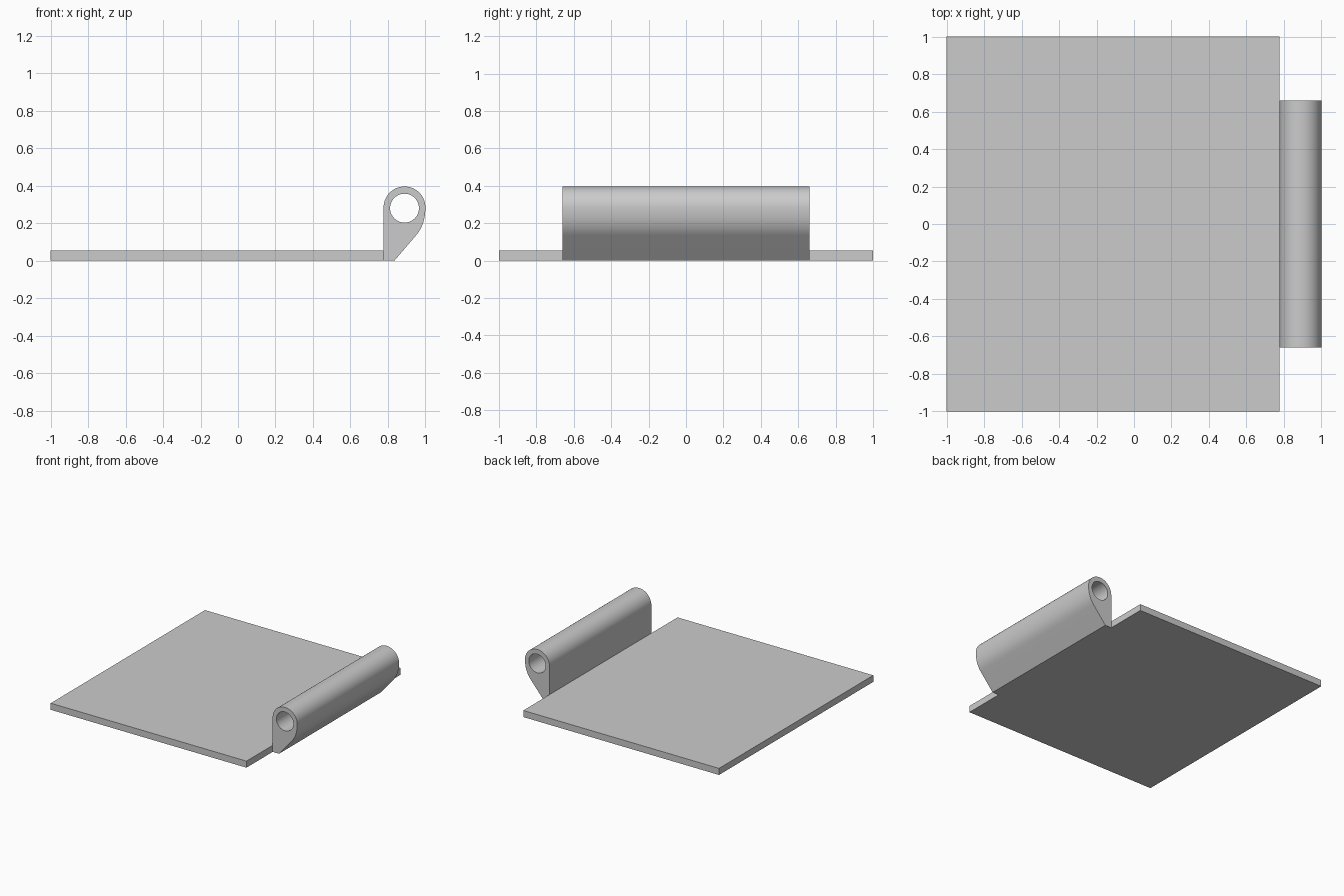
import bpy, bmesh, math

if "Cube" in bpy.data.objects:
    bpy.data.objects.remove(bpy.data.objects["Cube"])

grey = bpy.data.materials.new("plain_grey")
grey.diffuse_color = (0.6, 0.6, 0.6, 1)
grey.use_nodes = True
grey.node_tree.nodes["Principled BSDF"].inputs["Base Color"].default_value = grey.diffuse_color


def prism(name, loops, y0, y1):
    """Extrude x/z loops (outline first, then holes) along y."""
    bm = bmesh.new()
    edges = []
    for loop in loops:
        vs = [bm.verts.new((x, y0, z)) for x, z in loop]
        edges += [bm.edges.new((vs[i - 1], vs[i])) for i in range(len(vs))]
    bmesh.ops.triangle_fill(bm, edges=edges, use_beauty=True, use_dissolve=False)
    ext = bmesh.ops.extrude_face_region(bm, geom=bm.faces[:], use_keep_orig=True)
    moved = [g for g in ext["geom"] if isinstance(g, bmesh.types.BMVert)]
    bmesh.ops.translate(bm, verts=moved, vec=(0, y1 - y0, 0))
    bmesh.ops.recalc_face_normals(bm, faces=bm.faces[:])
    me = bpy.data.meshes.new(name)
    bm.to_mesh(me)
    bm.free()
    me.materials.append(grey)
    ob = bpy.data.objects.new(name, me)
    bpy.context.collection.objects.link(ob)
    bpy.context.view_layer.objects.active = ob
    ob.select_set(True)
    bpy.ops.object.shade_smooth_by_angle(angle=math.radians(30))
    ob.select_set(False)
    return ob


def arc(cx, cz, r, a0, a1, n):
    return [(cx + r * math.cos(a0 + (a1 - a0) * i / n),
             cz + r * math.sin(a0 + (a1 - a0) * i / n)) for i in range(n + 1)]


# Flat leaf
EDGE = 0.777
prism("hinge_leaf", [[(-1, 0), (EDGE, 0), (EDGE, 0.054), (-1, 0.054)]], -1, 1)

# Knuckle: straight inner side, round top, curved shoulder into a sloping underside
R = (1 - EDGE) / 2
CX, CZ = 1 - R, 0.284
start, ctrl, end = (0.95, 0.135), (1.0, 0.193), (1.0, CZ)
shoulder = []
for i in range(12):
    t = i / 12
    shoulder.append(tuple((1 - t) ** 2 * a + 2 * t * (1 - t) * b + t * t * c
                          for a, b, c in zip(start, ctrl, end)))
outline = [(EDGE, 0), (0.835, 0)] + shoulder + arc(CX, CZ, R, 0, math.pi, 32)
hole = arc(CX, CZ - 0.004, 0.077, 0, 2 * math.pi, 48)[:-1]
prism("hinge_knuckle", [outline, hole], -0.66, 0.66)
